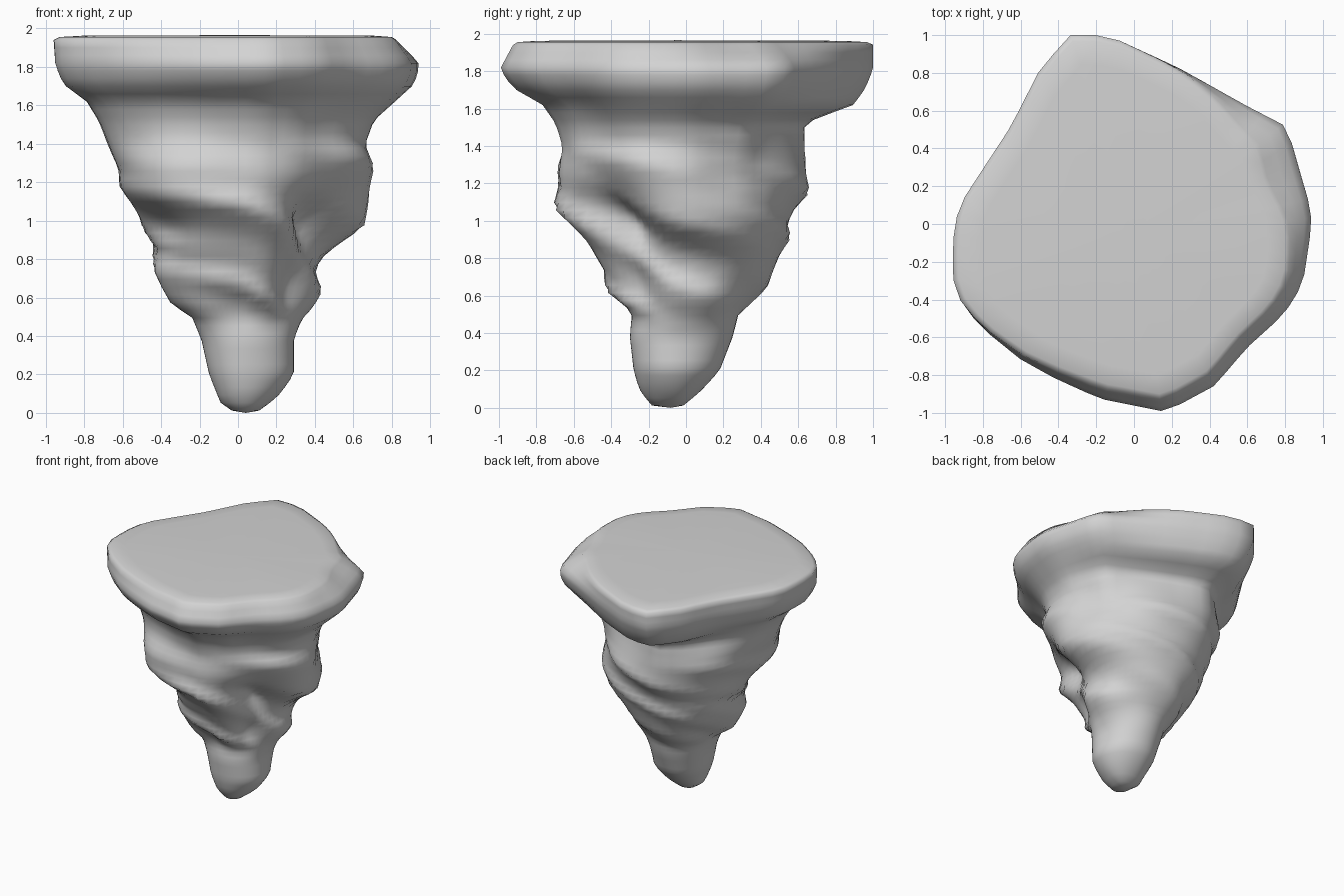
import bpy
import bmesh
from math import cos, exp, pi, radians, sin, tau

if "Cube" in bpy.data.objects:
    bpy.data.objects.remove(bpy.data.objects["Cube"], do_unlink=True)

SEGMENTS = 56
RINGS = 48
AXIS_X, AXIS_Y = 0.04, -0.07
BASE, RIM = 0.012, 1.94

# Silhouette in hundredths: height, then reach towards +x, +y, -x, -y
PROFILE = [
    (0, 9, -3, 0, 17), (3, 14, 1, 8, 20), (10, 22, 9, 11, 25),
    (20, 29, 18, 15, 28), (38, 29, 25, 19, 30), (50, 33, 28, 24, 29),
    (57, 38, 35, 35, 33), (66, 43, 44, 40, 44), (75, 40, 47, 44, 44),
    (85, 44, 51, 42, 50), (92, 55, 56, 50, 54), (99, 67, 54, 52, 61),
    (108, 69, 58, 55, 71), (118, 71, 67, 61, 67), (127, 73, 65, 61, 68),
    (140, 67, 63, 67, 66), (152, 71, 62, 72, 70), (162, 82, 90, 78, 77),
    (171, 92, 96, 90, 93), (181, 95, 100, 94, 100), (194, 86, 100, 95, 93),
]

# Outline of the cap seen from above, counter-clockwise, in hundredths
OUTLINE = [
    (95, 0), (94, 10), (82, 52), (58, 64), (23, 83), (-14, 100), (-34, 100),
    (-50, 81), (-65, 51), (-92, 9), (-95, -10), (-95, -36), (-82, -54),
    (-60, -72), (-42, -82), (-18, -93), (17, -100), (43, -86), (60, -66),
    (80, -48), (90, -32),
]

# Bulges and dents: direction in degrees, height, height spread, depth
LUMPS = [
    (232, 1.25, 0.17, 0.09), (205, 0.96, 0.1, -0.08), (322, 1.02, 0.2, -0.16),
    (322, 0.7, 0.16, -0.09), (140, 1.3, 0.17, 0.09), (140, 0.9, 0.17, 0.04),
    (32, 1.25, 0.13, -0.07), (32, 0.6, 0.13, 0.04), (32, 1.98, 0.09, -0.15),
]

# How far the twisting ridges drop over each quarter turn
DROP = (0.2, 0.3, 0.12, 0.36)


def smoothstep(low, high, value):
    t = min(max((value - low) / (high - low), 0), 1)
    return t * t * (3 - 2 * t)


def reach(side, z):
    """Distance from the axis to the silhouette on one of four sides."""
    offset = (-AXIS_X, -AXIS_Y, AXIS_X, AXIS_Y)[side]
    h = min(max(z * 100, PROFILE[0][0]), PROFILE[-1][0])
    for low, high in zip(PROFILE, PROFILE[1:]):
        if h <= high[0]:
            t = (h - low[0]) / (high[0] - low[0])
            value = low[side + 1] + t * (high[side + 1] - low[side + 1])
            return value / 100 + offset


def blended(angle, z):
    """Blend neighbouring silhouettes, sheared so that ridges spiral down."""
    side = int(angle / (pi / 2)) % 4
    t = (angle - side * pi / 2) / (pi / 2)
    twist = smoothstep(0.35, 0.7, z) * (1 - smoothstep(1.2, 1.5, z))
    drop = DROP[side] * twist
    weight = sin(t * pi / 2) ** 2
    first = reach(side, z + drop * t)
    second = reach((side + 1) % 4, z - drop * (1 - t))
    return first * (1 - weight) + second * weight


def outline_radius(angle):
    """Cast a ray from the axis to the cap outline."""
    dx, dy = cos(angle), sin(angle)
    points = [(x / 100 - AXIS_X, y / 100 - AXIS_Y) for x, y in OUTLINE]
    for (ax, ay), (bx, by) in zip(points, points[1:] + points[:1]):
        a = ax * dy - ay * dx
        b = bx * dy - by * dx
        if a >= 0 > b or a > 0 >= b:
            t = a / (a - b)
            return (ax + t * (bx - ax)) * dx + (ay + t * (by - ay)) * dy
    return 1.0


def lumps(angle, z):
    """Sum of the soft bulges and dents at this point."""
    total = 0
    for direction, height, spread, depth in LUMPS:
        turn = (angle - radians(direction) + pi) % tau - pi
        total += depth * exp(-(turn / 0.45) ** 2 - ((z - height) / spread) ** 2)
    return total


def radius(angle, z):
    cap = smoothstep(0.9, 1.68, z)
    ratio = outline_radius(angle) / blended(angle, 1.81)
    return blended(angle, z) * ratio ** cap + lumps(angle, z)


def add_ring(bm, z, scale=1.0):
    ring = []
    for i in range(SEGMENTS):
        angle = tau * i / SEGMENTS
        r = radius(angle, min(z, RIM)) * scale
        ring.append(bm.verts.new((AXIS_X + r * cos(angle), AXIS_Y + r * sin(angle), z)))
    return ring


# Tapering twisted rock with an overhanging cap
bm = bmesh.new()
rings = [add_ring(bm, BASE + (RIM - BASE) * i / RINGS) for i in range(RINGS + 1)]
rings += [add_ring(bm, 1.955, 0.97), add_ring(bm, 1.962, 0.85)]
for low, high in zip(rings, rings[1:]):
    for i in range(SEGMENTS):
        j = (i + 1) % SEGMENTS
        bm.faces.new((low[i], low[j], high[j], high[i]))

# Close the tip and the flat top
for ring, z in ((rings[0], 0.0), (rings[-1], 1.965)):
    centre = bm.verts.new((sum(v.co.x for v in ring) / SEGMENTS,
                           sum(v.co.y for v in ring) / SEGMENTS, z))
    for i in range(SEGMENTS):
        bm.faces.new((ring[i], ring[(i + 1) % SEGMENTS], centre))
bmesh.ops.recalc_face_normals(bm, faces=bm.faces)

mesh = bpy.data.meshes.new("floating_rock")
bm.to_mesh(mesh)
bm.free()
rock = bpy.data.objects.new("floating_rock", mesh)
bpy.context.collection.objects.link(rock)

# Plain grey stone
stone = bpy.data.materials.new("grey_stone")
stone.use_nodes = True
colour = (0.65, 0.65, 0.65, 1)
stone.diffuse_color = colour
stone.node_tree.nodes["Principled BSDF"].inputs["Base Color"].default_value = colour
mesh.materials.append(stone)
mesh.shade_smooth()
